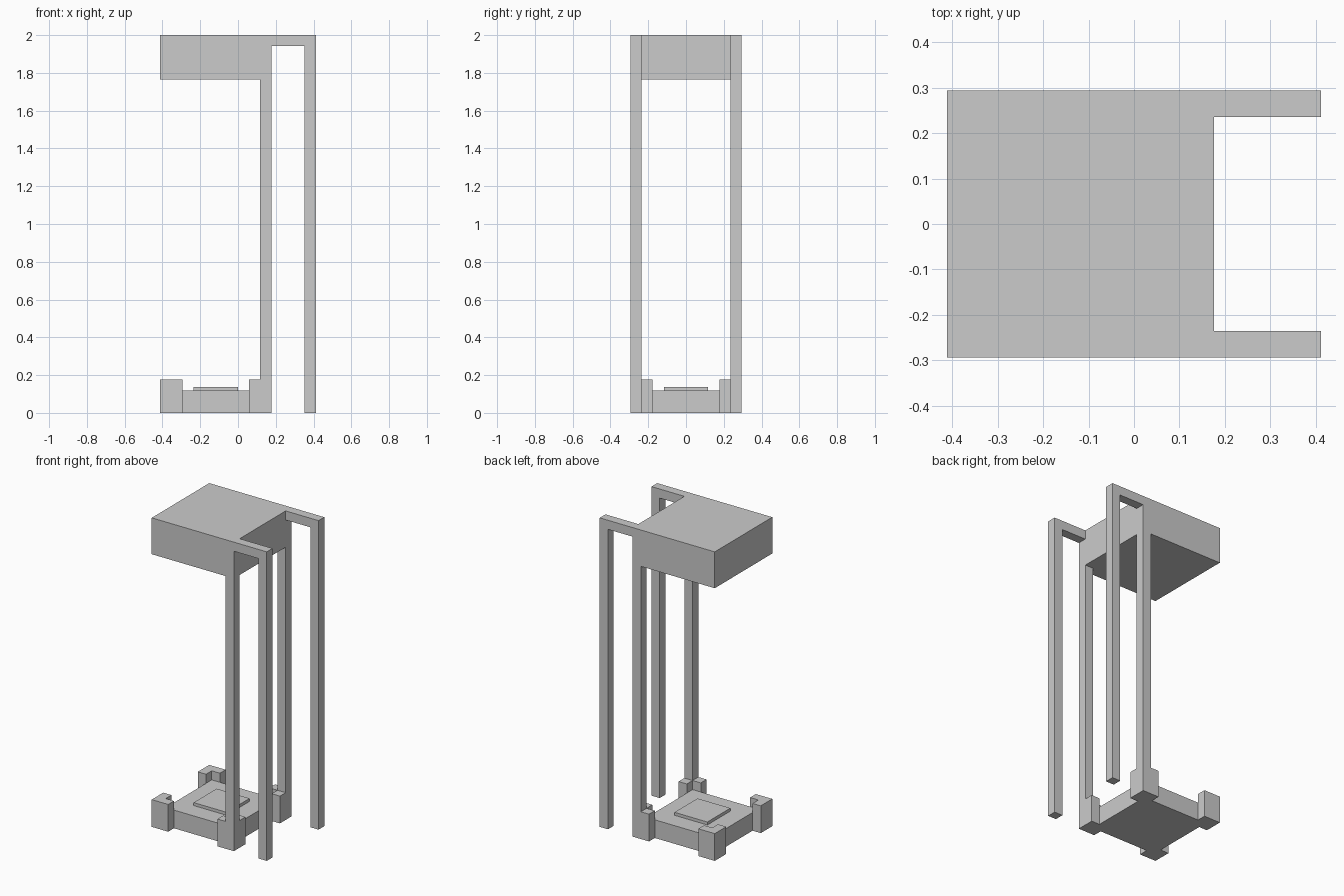
import bpy
import bmesh
from mathutils import Vector

if "Cube" in bpy.data.objects:
    bpy.data.objects.remove(bpy.data.objects["Cube"])

U = 2 / 34  # the model sits on a regular grid of this step


def prism(name, profile, to_3d, lo, hi):
    """Extrude a 2D profile (grid units) between two levels."""
    bm = bmesh.new()
    face = bm.faces.new([bm.verts.new(to_3d(a, b, lo)) for a, b in profile])
    ext = bmesh.ops.extrude_face_region(bm, geom=[face])
    shift = to_3d(0, 0, hi) - to_3d(0, 0, lo)
    bmesh.ops.translate(bm, vec=shift,
                        verts=[v for v in ext["geom"] if isinstance(v, bmesh.types.BMVert)])
    bmesh.ops.recalc_face_normals(bm, faces=bm.faces)
    mesh = bpy.data.meshes.new(name)
    bm.to_mesh(mesh)
    bm.free()
    obj = bpy.data.objects.new(name, mesh)
    bpy.context.collection.objects.link(obj)
    return obj


def upright(a, b, level):
    return Vector((a, b, level)) * U


def sideways(a, b, level):
    return Vector((a, level, b)) * U


def box(name, x0, x1, y0, y1, z0, z1):
    return prism(name, [(x0, y0), (x1, y0), (x1, y1), (x0, y1)], upright, z0, z1)


def mirror_y(obj):
    mod = obj.modifiers.new("mirror", "MIRROR")
    mod.use_axis = (False, True, False)


# Base slab with raised pad
box("base_slab", -6, 2, -4, 4, 0, 2)
box("base_pad", -4, 0, -2, 2, 2, 2.33)

# L-shaped corner brackets, with a plain foot under each notch
bracket = [(0, 0), (2, 0), (2, 1), (1, 1), (1, 2), (0, 2)]
for label, x, s in (("left", -7, 1), ("right", 3, -1)):
    mirror_y(prism(label + "_corner_bracket",
                   [(x + s * a, -5 + b) for a, b in bracket], upright, 0, 3))

# Inner posts from the brackets up to the canopy
mirror_y(box("inner_post", 2, 3, -5, -4, 3, 30))

# Canopy block
box("canopy", -7, 3, -5, 5, 30, 34)

# Outer posts hanging from arms at canopy height
arm = [(3, 33), (6, 33), (6, 0), (7, 0), (7, 34), (3, 34)]
mirror_y(prism("outer_post_and_arm", arm, sideways, -5, -4))
